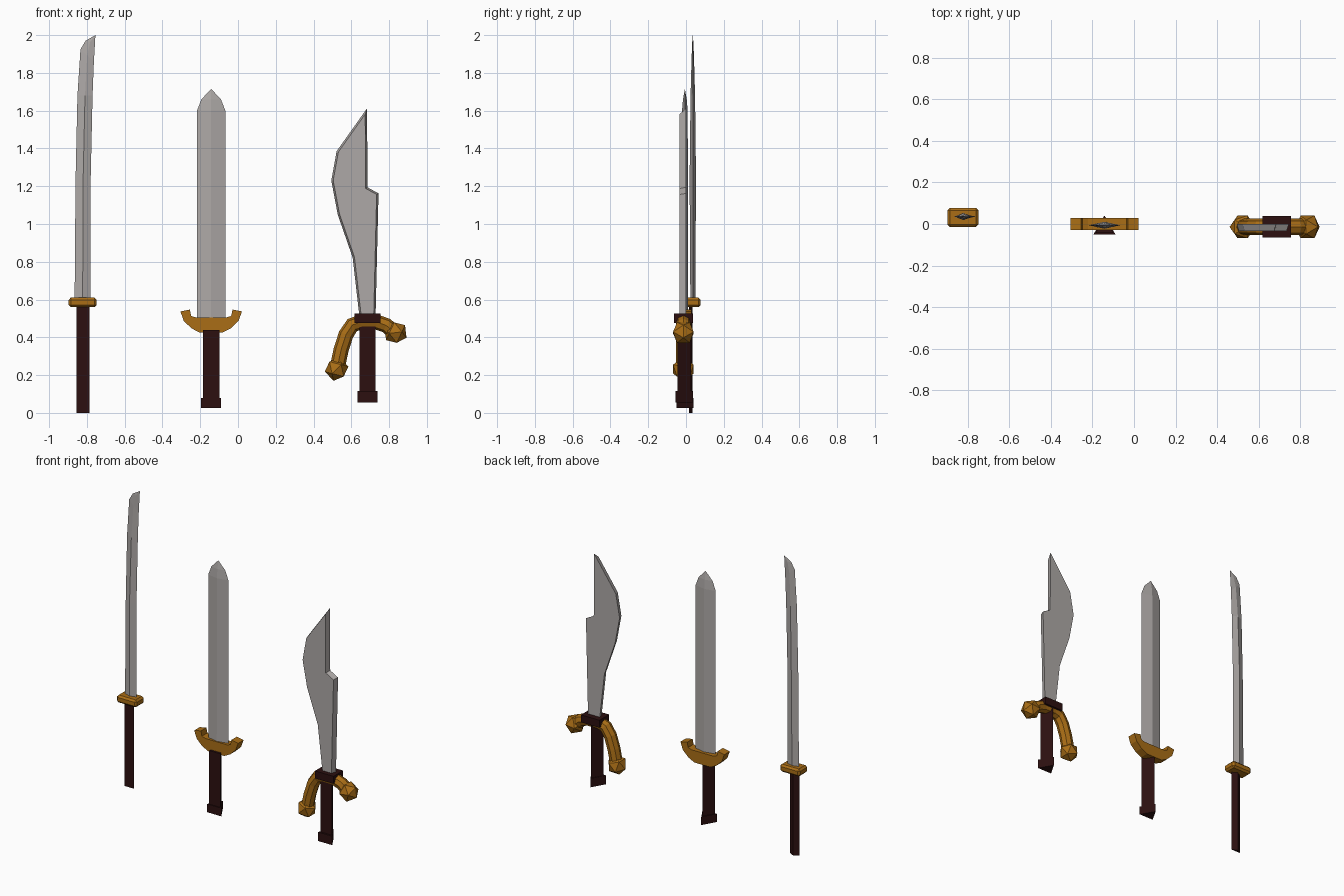
import bpy, bmesh, math
from mathutils import Vector

if "Cube" in bpy.data.objects:
    bpy.data.objects.remove(bpy.data.objects["Cube"])


def material(name, rgb):
    m = bpy.data.materials.new(name)
    m.diffuse_color = (*rgb, 1)
    m.use_nodes = True
    m.node_tree.nodes["Principled BSDF"].inputs["Base Color"].default_value = m.diffuse_color
    return m


STEEL = material("steel", (0.42, 0.395, 0.385))
GOLD = material("gold", (0.40, 0.155, 0.008))
WOOD = material("dark_wood", (0.025, 0.005, 0.005))


def finish(name, bm, mat):
    bmesh.ops.recalc_face_normals(bm, faces=bm.faces)
    me = bpy.data.meshes.new(name)
    bm.to_mesh(me)
    bm.free()
    me.materials.append(mat)
    ob = bpy.data.objects.new(name, me)
    bpy.context.collection.objects.link(ob)
    return ob


def loft(name, rings, mat):
    """Skin a list of equally sized rings and cap both ends."""
    bm = bmesh.new()
    rows = [[bm.verts.new(p) for p in r] for r in rings]
    n = len(rows[0])
    for a, b in zip(rows, rows[1:]):
        for i in range(n):
            j = (i + 1) % n
            bm.faces.new((a[i], a[j], b[j], b[i]))
    bm.faces.new(rows[0])
    bm.faces.new(rows[-1])
    bmesh.ops.remove_doubles(bm, verts=bm.verts, dist=1e-4)
    return finish(name, bm, mat)


def box(name, x, y, z, mat, bevel=0):
    rings = [[(x[0], y[0], h), (x[1], y[0], h), (x[1], y[1], h), (x[0], y[1], h)] for h in z]
    ob = loft(name, rings, mat)
    if bevel:
        m = ob.modifiers.new("bevel", 'BEVEL')
        m.width, m.segments = bevel, 1
    return ob


def tri_bar(name, cx, half, y0, y1, z0, z1):
    """Three-sided bar with its flat side to the front."""
    loft(name, [[(cx - half, y0, z), (cx + half, y0, z), (cx, y1, z)] for z in (z0, z1)], WOOD)


def ridged_blade(name, sections, y):
    """Diamond-section blade; sections are (left x, z, right x, z, half thickness)."""
    rings = []
    for xl, zl, xr, zr, t in sections:
        xm, zm = (xl + xr) / 2, (zl + zr) / 2
        rings.append([(xl, y, zl), (xm, y - t, zm), (xr, y, zr), (xm, y + t, zm)])
    loft(name, rings, STEEL)


def inset(pts, d):
    """Mitred inward offset of a clockwise outline."""
    out = []
    for i, p in enumerate(pts):
        p = Vector(p)
        e1 = (p - Vector(pts[i - 1])).normalized()
        e2 = (Vector(pts[(i + 1) % len(pts)]) - p).normalized()
        n1, n2 = Vector((e1.y, -e1.x)), Vector((e2.y, -e2.x))
        out.append(p + (n1 + n2) * d / (1 + n1.dot(n2)))
    return out


# Slim curved sword
ridged_blade("curved_sword_blade", [
    (-.865, .60, -.780, .60, .013), (-.860, 1.236, -.780, 1.236, .017),
    (-.850, 1.68, -.770, 1.68, .012), (-.834, 1.925, -.763, 1.86, .006),
    (-.807, 1.97, -.757, 1.96, .003), (-.755, 2.0, -.755, 2.0, 0)], 0.036)
box("curved_sword_guard", (-.897, -.748), (-.014, .078), (.56, .61), GOLD, 0.012)
tri_bar("curved_sword_handle", -.82, .035, .015, .035, 0, .57)

# Straight broadsword
C = -.142
ridged_blade("broadsword_blade", [(C - w, z, C + w, z, t) for w, z, t in (
    (.075, .48, .017), (.075, 1.60, .015), (.052, 1.66, .010), (0, 1.715, 0))], -.006)
half = [(.08, .505), (.106, .513), (.113, .547), (.163, .537),
        (.145, .487), (.105, .448), (.06, .425)]
outline = half + [(-x, z) for x, z in reversed(half)]
loft("broadsword_guard", [[(C + x, y, z) for x, z in outline] for y in (-.029, .029)], GOLD)
tri_bar("broadsword_handle", C, .043, -.044, .029, .07, .44)
tri_bar("broadsword_pommel", C, .053, -.050, .041, .025, .08)

# Notched broad-tipped sword: full outline at the back, inset front
S = .686
edge = [(.644, .50), (.607, .822), (.528, 1.05), (.494, 1.23), (.522, 1.385),
        (.683, 1.612), (.686, 1.194), (.744, 1.162), (.728, .50)]
loft("notched_sword_blade", [[(x, 0, z) for x, z in edge],
                             [(x, -.034, z) for x, z in inset(edge, .010)]], STEEL)
box("notched_sword_collar", (.617, .755), (-.064, .038), (.475, .525), WOOD)
tri_bar("notched_sword_handle", S, .043, -.044, .027, .10, .48)
tri_bar("notched_sword_pommel", S, .053, -.055, .036, .055, .115)

# Its bent tubular guard
path = [(.525, .235), (.546, .335), (.572, .415), (.605, .465), (.650, .480),
        (.735, .480), (.785, .463), (.834, .42)]
cu = bpy.data.curves.new("notched_sword_guard", 'CURVE')
cu.dimensions = '3D'
cu.bevel_depth, cu.bevel_resolution, cu.use_fill_caps = .040, 2, True
sp = cu.splines.new('POLY')
sp.points.add(len(path) - 1)
for p, (x, z) in zip(sp.points, path):
    p.co = (x, -.014, z, 1)
sp.use_smooth = False
cu.materials.append(GOLD)
bpy.context.collection.objects.link(bpy.data.objects.new("notched_sword_guard", cu))

# Faceted knobs on the guard ends
for name, x, z, tilt in (("left_guard_knob", .522, .232, .25), ("right_guard_knob", .834, .425, .9)):
    bm = bmesh.new()
    bmesh.ops.create_icosphere(bm, subdivisions=1, radius=.064)
    ob = finish(name, bm, GOLD)
    ob.location = (x, -.014, z)
    ob.rotation_euler = (0, tilt, 0)
